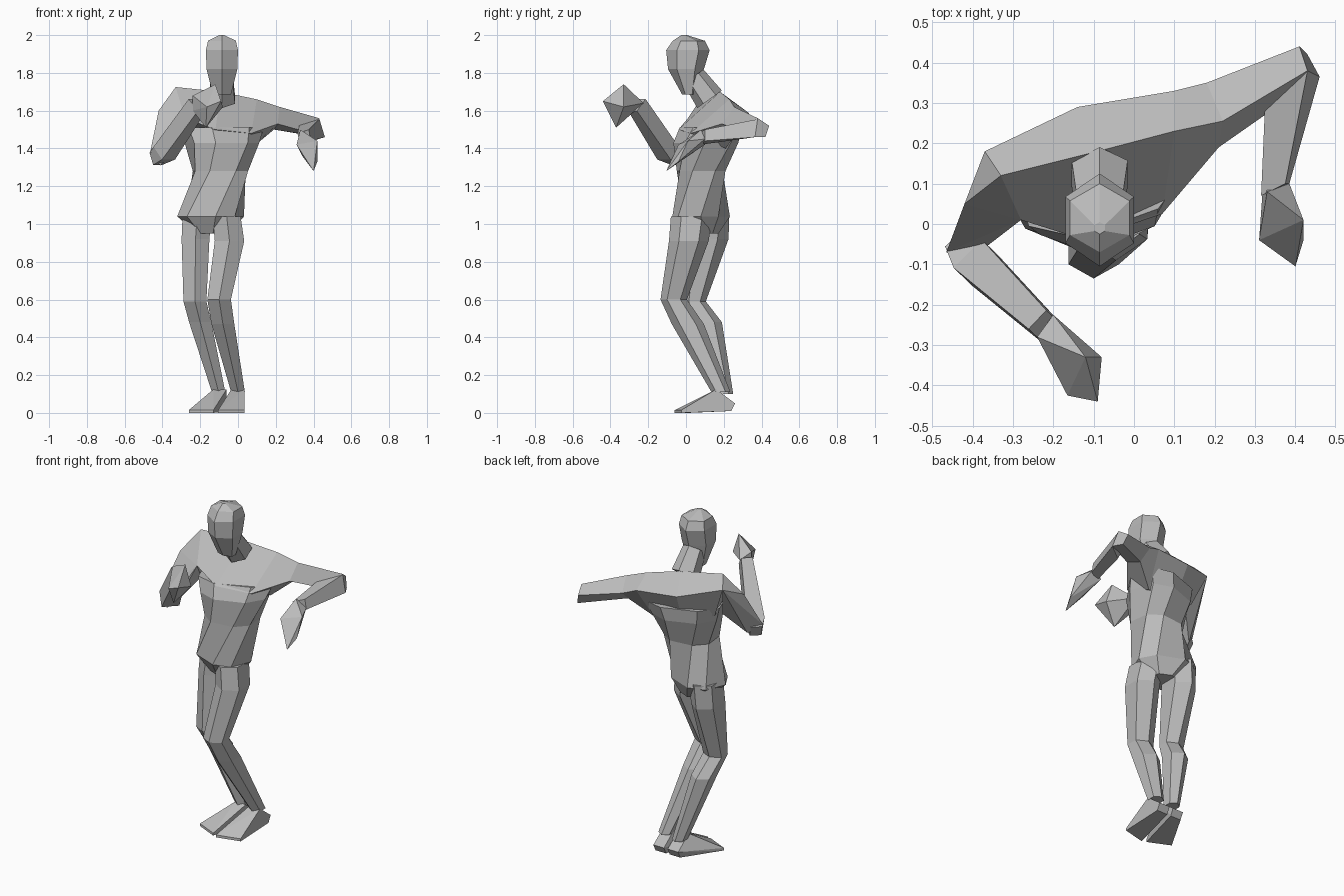
import bpy
import bmesh
import math
from mathutils import Vector, Matrix

default_cube = bpy.data.objects.get("Cube")
if default_cube:
    bpy.data.objects.remove(default_cube, do_unlink=True)

clay = bpy.data.materials.new("clay_grey")
clay.use_nodes = True
GREY = (0.5, 0.5, 0.5, 1)
clay.diffuse_color = GREY
clay.node_tree.nodes["Principled BSDF"].inputs["Base Color"].default_value = GREY


def finish(name, bm):
    """Turn a bmesh into a flat shaded object with the single material."""
    bmesh.ops.recalc_face_normals(bm, faces=bm.faces[:])
    mesh = bpy.data.meshes.new(name)
    bm.to_mesh(mesh)
    bm.free()
    mesh.materials.append(clay)
    obj = bpy.data.objects.new(name, mesh)
    bpy.context.collection.objects.link(obj)
    return obj


def skin(name, loops):
    """Bridge successive loops of points and cap both ends."""
    bm = bmesh.new()
    rows = [[bm.verts.new(p) for p in loop] for loop in loops]
    count = len(rows[0])
    for low, high in zip(rows, rows[1:]):
        for i in range(count):
            j = (i + 1) % count
            bm.faces.new((low[i], low[j], high[j], high[i]))
    bm.faces.new(rows[0])
    bm.faces.new(rows[-1])
    return finish(name, bm)


def circle(sides, phase, power=1.0):
    """Unit polygon; a power below one makes it boxier."""
    def bend(value):
        return math.copysign(abs(value) ** power, value)
    angles = [math.tau * i / sides + phase for i in range(sides)]
    return [(bend(math.cos(a)), bend(math.sin(a))) for a in angles]


def stack(name, rings, sides=6, phase=math.pi / 6, power=1.0):
    """Level cross-sections: x, y, z, half width, half depth and optional yaw."""
    loops = []
    for x, y, z, width, depth, *turn in rings:
        yaw = turn[0] if turn else 0
        spin = Matrix.Rotation(math.radians(yaw), 3, "Z")
        loops.append([Vector((x, y, z)) + spin @ Vector((c * width, s * depth, 0))
                      for c, s in circle(sides, phase, power)])
    return skin(name, loops)


def limb(name, rings, sides=4, phase=math.pi / 4):
    """Cross-sections square to a path: x, y, z, half width, half height."""
    centres = [Vector(r[:3]) for r in rings]
    loops = []
    for i, ring in enumerate(rings):
        ahead = centres[min(i + 1, len(rings) - 1)]
        behind = centres[max(i - 1, 0)]
        along = (ahead - behind).normalized()
        side = along.cross(Vector((0, 0, 1))).normalized()
        top = side.cross(along)
        loops.append([centres[i] + side * c * ring[3] + top * s * ring[4]
                      for c, s in circle(sides, phase)])
    return skin(name, loops)


def hull(name, points):
    """Faceted solid around a few corner points."""
    bm = bmesh.new()
    for p in points:
        bm.verts.new(p)
    result = bmesh.ops.convex_hull(bm, input=bm.verts[:])
    bmesh.ops.delete(bm, geom=list(set(result["geom_interior"])), context="VERTS")
    return finish(name, bm)


# Torso twisting from the hips one way to the chest the other way
stack("torso", [
    (-.13, .08, .95, .08, .09, -25),
    (-.145, .08, 1.04, .175, .14, -22),
    (-.093, .08, 1.28, .15, .13, 6),
    (-.085, .105, 1.43, .195, .16, 20),
    (-.085, .13, 1.51, .225, .145, 20),
], sides=8, phase=math.pi / 8, power=.8)

# Shoulder girdle running into the raised left arm: ridge, back, underside, front
skin("shoulders_and_left_upper_arm", [
    [(-.33, .12, 1.725), (-.37, .18, 1.66), (-.29, .14, 1.47), (-.28, .01, 1.56)],
    [(-.09, .18, 1.7), (-.14, .29, 1.6), (-.12, .2, 1.4), (-.12, -.04, 1.5)],
    [(.1, .23, 1.66), (.1, .33, 1.59), (.07, .21, 1.4), (.07, .025, 1.48)],
    [(.22, .255, 1.62), (.18, .35, 1.56), (.19, .28, 1.5), (.21, .19, 1.53)],
    [(.43, .38, 1.56), (.41, .44, 1.52), (.43, .42, 1.46), (.46, .365, 1.46)],
])

# Head with a ridge down the face, and a neck that leans forward
stack("head", [
    (-.085, .015, 1.685, .055, .035),
    (-.085, .0, 1.82, .094, .095),
    (-.085, .01, 1.92, .098, .115),
    (-.085, .015, 1.97, .085, .085),
    (-.085, -.01, 2.0, .015, .015),
])
limb("neck", [(-.085, .04, 1.78, .065, .065), (-.085, .125, 1.66, .08, .08)],
     sides=6, phase=math.pi / 2)

# Left forearm hanging forward from the elbow
skin("left_forearm", [
    [(.325, .3, 1.525), (.43, .38, 1.555), (.46, .365, 1.46), (.35, .28, 1.46)],
    [(.315, .07, 1.48), (.375, .1, 1.5), (.385, .1, 1.44), (.33, .08, 1.42)],
])
hull("left_hand", [
    (.32, .1, 1.42), (.385, .1, 1.45), (.33, .08, 1.5), (.31, -.04, 1.42),
    (.42, .01, 1.44), (.4, -.105, 1.28), (.42, -.04, 1.33), (.34, -.03, 1.36),
])

# Right arm: elbow dropped, fist raised in front of the chin
hull("right_upper_arm", [
    (-.33, .12, 1.725), (-.37, .18, 1.66), (-.42, .05, 1.6), (-.28, .01, 1.56),
    (-.3, .08, 1.46), (-.465, -.07, 1.38), (-.41, -.09, 1.31), (-.36, -.05, 1.36),
    (-.4, -.01, 1.34),
])
limb("right_forearm", [
    (-.435, -.045, 1.345, .045, .05),
    (-.39, -.095, 1.375, .07, .065),
    (-.215, -.26, 1.63, .045, .065),
])
hull("right_fist", [
    (-.24, -.28, 1.68), (-.24, -.28, 1.6), (-.2, -.225, 1.64), (-.12, -.33, 1.74),
    (-.17, -.37, 1.51), (-.165, -.425, 1.62), (-.09, -.44, 1.65), (-.08, -.33, 1.62),
])

# Bent legs, left knee leading, shins sloping back to the heels
stack("right_leg", [
    (-.215, .12, 1.06, .09, .11),
    (-.225, .11, .92, .085, .115),
    (-.228, .045, .59, .07, .06),
    (-.2, .11, .48, .068, .08),
    (-.1, .2, .1, .04, .05),
])
stack("left_leg", [
    (-.06, .03, 1.04, .085, .11),
    (-.045, .015, .91, .09, .105),
    (-.1, -.065, .6, .072, .07),
    (-.08, .01, .47, .07, .085),
    (.0, .185, .11, .042, .05),
])

# Wedge feet: ankle, heel and toe corners
for foot, inner, outer, toe_a, toe_b in (
        ("right_foot", -.06, -.13, (-.13, -.05), (-.26, .01)),
        ("left_foot", -.035, .035, (-.105, -.06), (.035, -.025))):
    corners = []
    for x, toe in ((inner, toe_a), (outer, toe_b)):
        corners += [(x, .16, .125), (x, .26, .05), (x, .24, .01)]
        corners += [(*toe, .0), (*toe, .015)]
    hull(foot, corners)
